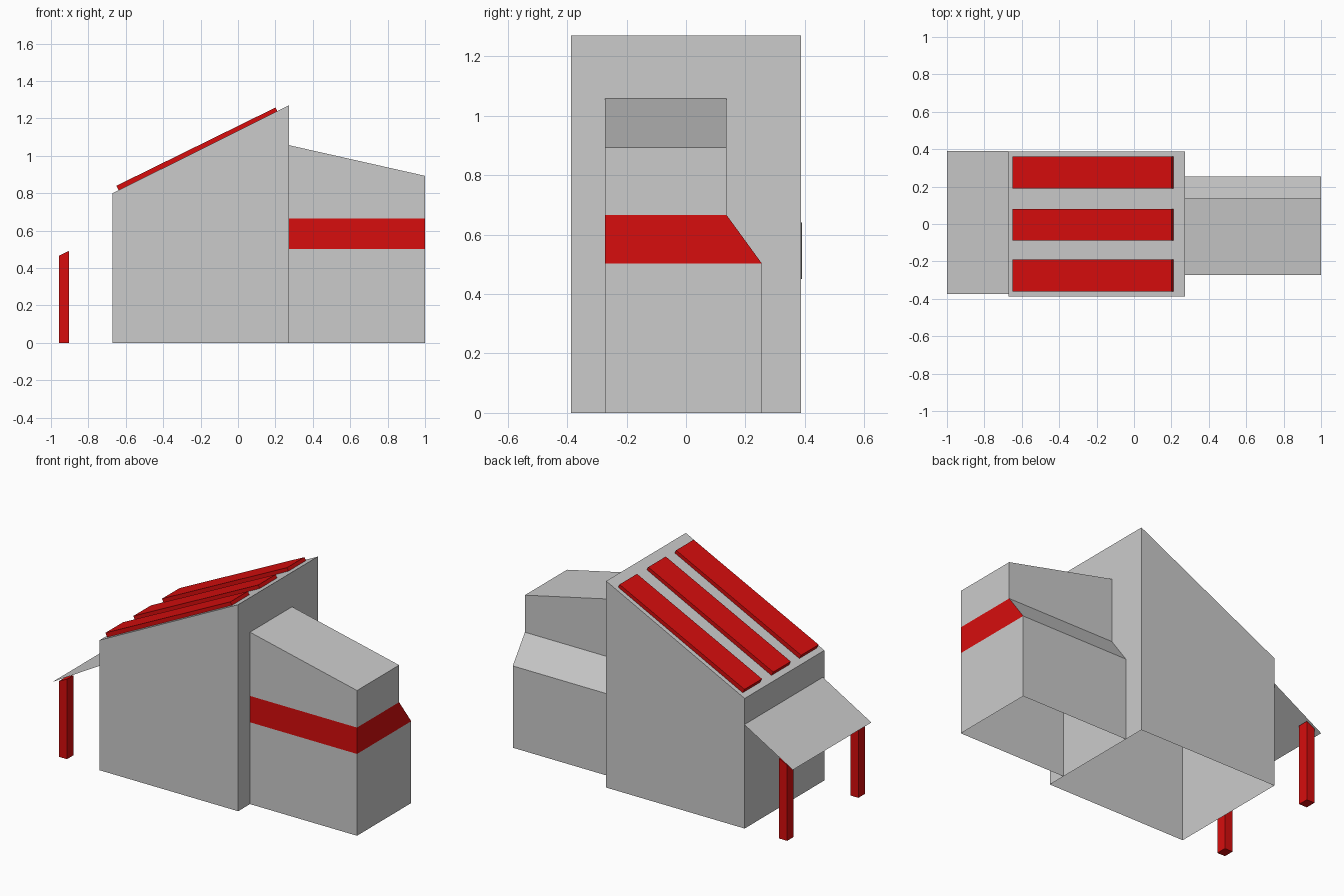
import bpy
import bmesh
from mathutils import Vector

if "Cube" in bpy.data.objects:
    bpy.data.objects.remove(bpy.data.objects["Cube"], do_unlink=True)


def make_material(name, color):
    mat = bpy.data.materials.new(name)
    mat.use_nodes = True
    mat.diffuse_color = color
    mat.node_tree.nodes["Principled BSDF"].inputs["Base Color"].default_value = color
    return mat


grey = make_material("light grey", (0.6, 0.6, 0.6, 1))
red = make_material("bright red", (0.68, 0.004, 0.004, 1))


def prism(points, sweep):
    """Sweep a closed polygon along a vector into a solid."""
    bm = bmesh.new()
    base = bm.faces.new([bm.verts.new(p) for p in points])
    result = bmesh.ops.extrude_face_region(bm, geom=[base], use_keep_orig=True)
    moved = [g for g in result["geom"] if isinstance(g, bmesh.types.BMVert)]
    bmesh.ops.translate(bm, vec=Vector(sweep), verts=moved)
    bmesh.ops.recalc_face_normals(bm, faces=bm.faces)
    bm.normal_update()
    return bm


def side_prism(profile, y0, y1):
    """Sweep an x-z profile from y0 to y1."""
    return prism([(x, y0, z) for x, z in profile], (0, y1 - y0, 0))


def remove_faces(bm, test):
    doomed = [f for f in bm.faces if test(f)]
    bmesh.ops.delete(bm, geom=doomed, context="FACES")


def finish(bm, name, *materials):
    mesh = bpy.data.meshes.new(name)
    bm.to_mesh(mesh)
    bm.free()
    for mat in materials:
        mesh.materials.append(mat)
    obj = bpy.data.objects.new(name, mesh)
    bpy.context.collection.objects.link(obj)
    return obj


# Main hall: tall shell with a single-pitch roof, open underneath
hall = side_prism([(-0.67, 0), (0.272, 0), (0.272, 1.27), (-0.67, 0.8)], -0.387, 0.387)
remove_faces(hall, lambda f: f.normal.z < -0.9)
finish(hall, "main_hall", grey)

# Annex: stepped-back section swept along x, with its roof falling outward
section = [(-0.272, 0), (0.255, 0), (0.255, 0.503),
           (0.137, 0.665), (0.137, 1), (-0.272, 1)]
annex = prism([(0.272, y, z) for y, z in section], (0.728, 0, 0))
for v in annex.verts:
    if v.co.z > 0.9:
        v.co.z = 1.057 if v.co.x < 0.5 else 0.893
remove_faces(annex, lambda f: f.normal.z < -0.9 or f.normal.x < -0.9)

# Red band cut into the front and end walls of the annex
for height in (0.503, 0.665):
    bmesh.ops.bisect_plane(annex, geom=annex.verts[:] + annex.edges[:] + annex.faces[:],
                           dist=0.0001, plane_co=(0, 0, height), plane_no=(0, 0, 1))
annex.normal_update()
for f in annex.faces:
    in_band = 0.503 < f.calc_center_median().z < 0.665
    f.material_index = int(in_band and f.normal.y < 0.5)
finish(annex, "annex", grey, red)

# Three raised panels lying on the main roof
panel = [(-0.638, 0.816), (-0.65, 0.84), (0.2, 1.258), (0.21, 1.239)]
for i, y in enumerate((-0.275, -0.004, 0.275)):
    finish(side_prism(panel, y - 0.085, y + 0.085), f"roof_panel_{i + 1}", red)

# Porch canopy: one thin sloping sheet
canopy = bmesh.new()
canopy.faces.new([canopy.verts.new(p) for p in (
    (-1, -0.373, 0.45), (-0.67, -0.373, 0.64), (-0.67, 0.39, 0.64), (-1, 0.39, 0.45))])
finish(canopy, "porch_canopy", grey)

# Porch posts with tops cut to the canopy slope
post = [(-0.957, 0), (-0.903, 0), (-0.903, 0.492), (-0.957, 0.466)]
for side, y in (("left", 0.352), ("right", -0.34)):
    finish(side_prism(post, y - 0.032, y + 0.032), f"porch_post_{side}", red)
